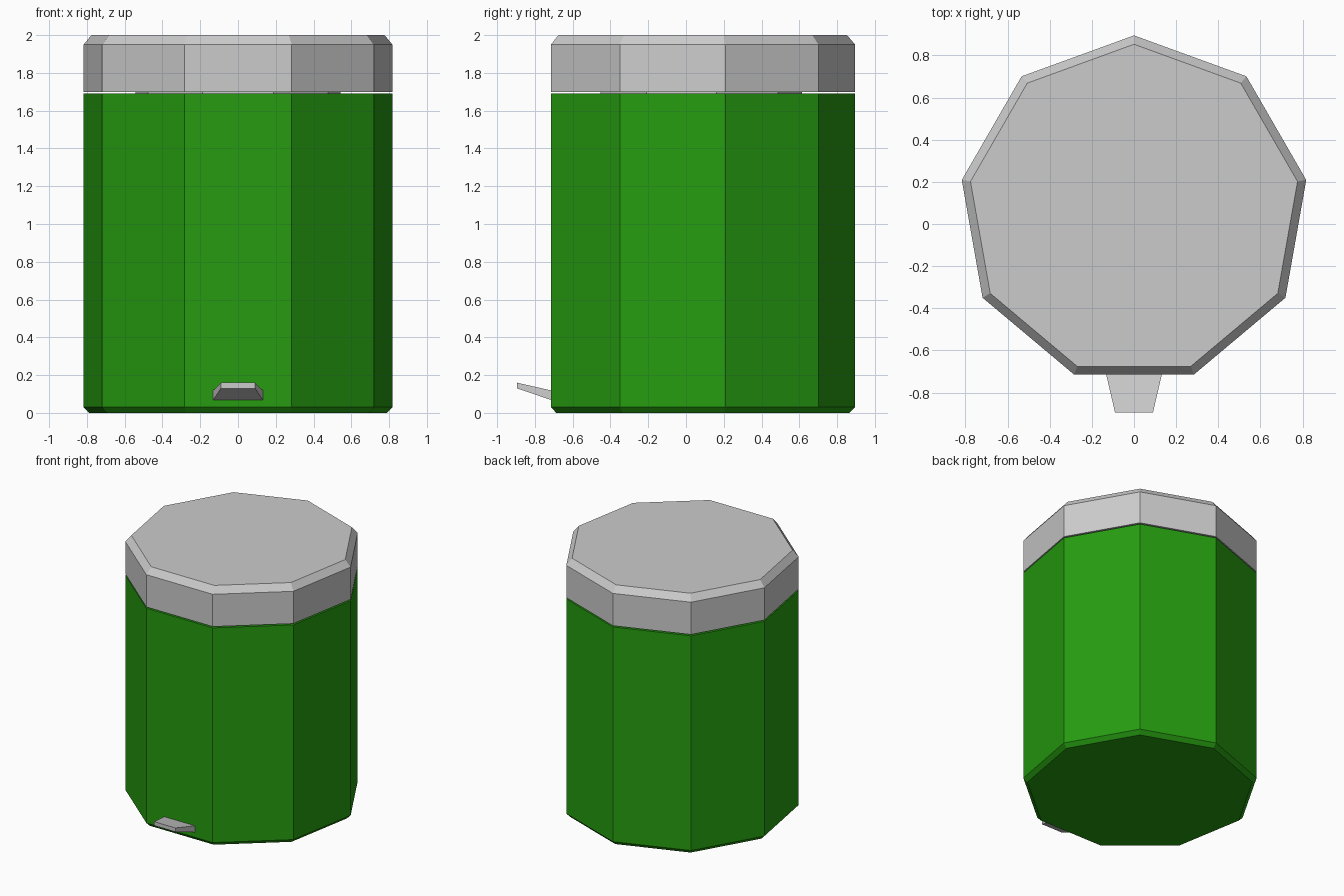
import bpy
import bmesh
import math

if "Cube" in bpy.data.objects:
    bpy.data.objects.remove(bpy.data.objects["Cube"])

SIDES = 9
CY = 0.065  # centre of the nine-sided plan


def material(name, rgb):
    m = bpy.data.materials.new(name)
    m.diffuse_color = (*rgb, 1.0)
    m.use_nodes = True
    m.node_tree.nodes["Principled BSDF"].inputs["Base Color"].default_value = m.diffuse_color
    return m


green = material("bin green", (0.019, 0.33, 0.005))
grey = material("light grey", (0.60, 0.60, 0.60))


def finish(name, bm, mat):
    bmesh.ops.recalc_face_normals(bm, faces=bm.faces)
    mesh = bpy.data.meshes.new(name)
    bm.to_mesh(mesh)
    bm.free()
    mesh.materials.append(mat)
    obj = bpy.data.objects.new(name, mesh)
    bpy.context.collection.objects.link(obj)


def loft(name, rings, mat):
    """Join rings of points with side faces and cap both ends."""
    bm = bmesh.new()
    loops = [[bm.verts.new(p) for p in ring] for ring in rings]
    n = len(loops[0])
    for a, b in zip(loops, loops[1:]):
        for i in range(n):
            j = (i + 1) % n
            bm.faces.new((a[i], a[j], b[j], b[i]))
    bm.faces.new(loops[0])
    bm.faces.new(loops[-1])
    finish(name, bm, mat)


def nonagon(r, z):
    step = 2 * math.pi / SIDES
    return [(r * math.sin(i * step), CY + r * math.cos(i * step), z) for i in range(SIDES)]


# Body with a small chamfer at the foot
loft("bin_body", [nonagon(0.80, 0), nonagon(0.83, 0.03), nonagon(0.83, 1.69)], green)

# Narrow neck seen in the gap under the lid
loft("neck", [nonagon(0.55, 1.68), nonagon(0.55, 1.71)], grey)

# Lid with chamfered top edge
loft("lid", [nonagon(0.83, 1.70), nonagon(0.83, 1.95), nonagon(0.788, 2.0)], grey)


# Foot pedal, tapering and rising towards its tip
def section(y, half, low, high):
    return [(-half, y, low), (half, y, low), (half, y, high), (-half, y, high)]


loft("foot_pedal", [section(-0.71, 0.133, 0.067, 0.118), section(-0.895, 0.09, 0.13, 0.16)], grey)
